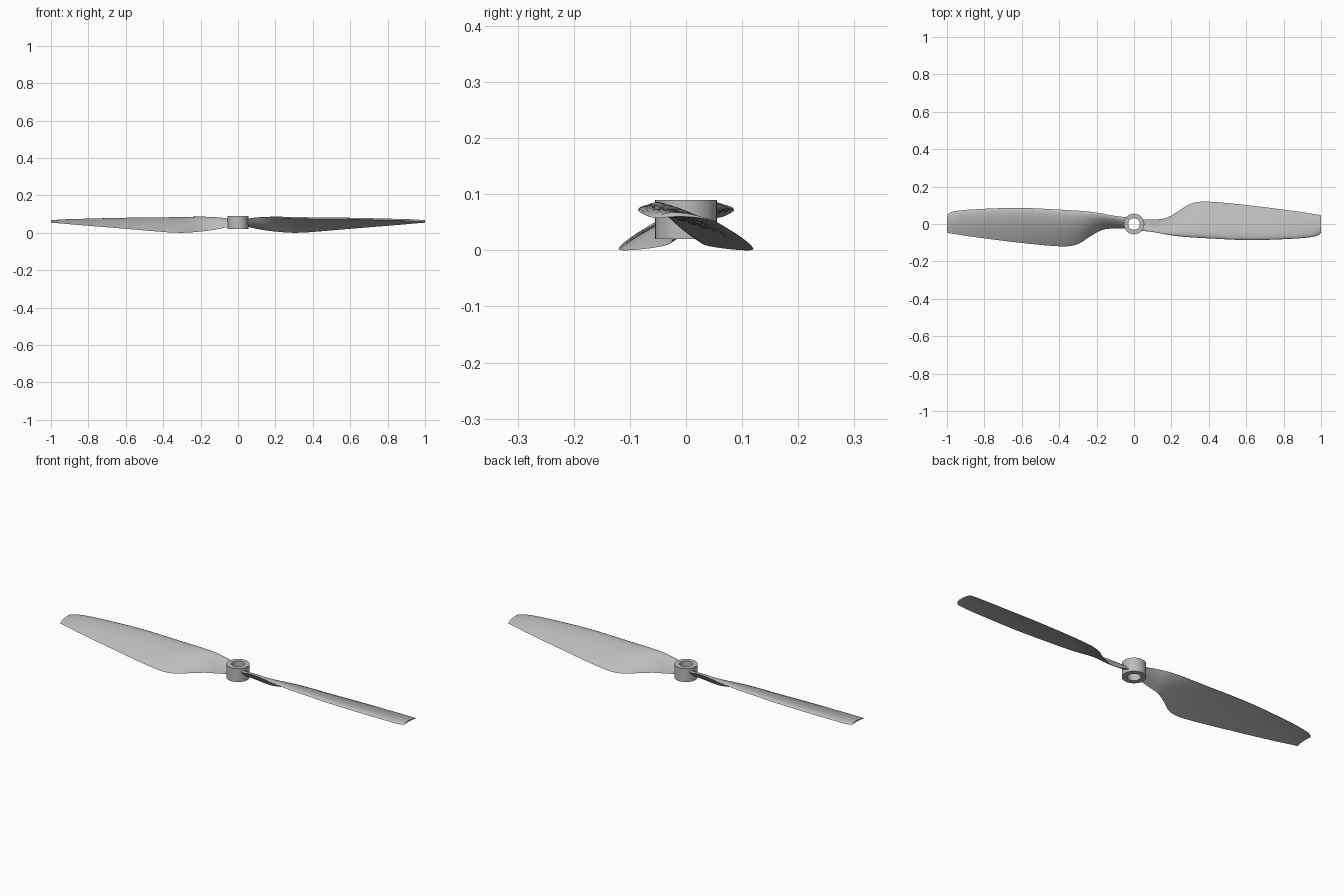
import bpy, bmesh, math
from mathutils import Vector

cube = bpy.data.objects.get("Cube")
if cube:
    bpy.data.objects.remove(cube)

grey = bpy.data.materials.new("light grey plastic")
grey.use_nodes = True
colour = (0.5, 0.5, 0.5, 1)
grey.diffuse_color = colour
grey.node_tree.nodes["Principled BSDF"].inputs["Base Color"].default_value = colour


def finish(name, bm, angle):
    """Turn a bmesh into a smooth shaded object with sharp edges kept."""
    bmesh.ops.recalc_face_normals(bm, faces=bm.faces)
    mesh = bpy.data.meshes.new(name)
    bm.to_mesh(mesh)
    bm.free()
    mesh.materials.append(grey)
    obj = bpy.data.objects.new(name, mesh)
    bpy.context.collection.objects.link(obj)
    bpy.ops.object.select_all(action='DESELECT')
    obj.select_set(True)
    bpy.context.view_layer.objects.active = obj
    bpy.ops.object.shade_smooth_by_angle(angle=math.radians(angle))
    return obj


def bridge(bm, ring_a, ring_b):
    count = len(ring_a)
    for i in range(count):
        j = (i + 1) % count
        bm.faces.new((ring_a[i], ring_a[j], ring_b[j], ring_b[i]))


# Hub: a rectangular profile turned round the shaft hole
def build_hub(sides=48):
    bm = bmesh.new()
    outer, bore, low, high = 0.055, 0.031, 0.02, 0.09
    rings = []
    for radius, z in ((outer, low), (outer, high), (bore, high), (bore, low)):
        angles = [math.tau * i / sides for i in range(sides)]
        rings.append([bm.verts.new((radius * math.cos(a), radius * math.sin(a), z)) for a in angles])
    for i, ring in enumerate(rings):
        bridge(bm, ring, rings[(i + 1) % len(rings)])
    return finish("hub", bm, 30)


# Blade stations: x, leading y, leading z, trailing y, trailing z, upper bulge, lower bulge
stations = [
    (.04, -.036, .07, .024, .035, .012, -.008),
    (.1, -.043, .08, .024, .021, .012, -.007),
    (.17, -.056, .083, .032, .01, .015, -.003),
    (.24, -.066, .08, .07, .003, .02, .001),
    (.3, -.071, .077, .108, 0, .022, .003),
    (.38, -.076, .075, .12, .003, .022, .004),
    (.62, -.086, .072, .099, .023, .018, .004),
    (.88, -.077, .065, .066, .044, .014, .004),
    (.97, -.066, .06, .052, .052, .012, .004),
    (.99, -.057, .058, .049, .053, .011, .004),
    (1, -.047, .058, .046, .054, .011, .004),
]
stations = [Vector(s) for s in stations]


def slope(i):
    a, b = stations[max(i - 1, 0)], stations[min(i + 1, len(stations) - 1)]
    return (b - a) / (b[0] - a[0])


def section(bm, s, steps=14):
    """Cambered wing section, upper side from leading to trailing edge and back below."""
    lead, trail = Vector((s[1], s[2])), Vector((s[3], s[4]))
    chord = trail - lead
    normal = Vector((-chord.y, chord.x)).normalized()
    points = []
    for side in (1, -1):
        for k in range(steps):
            t = k / steps if side > 0 else 1 - k / steps
            u = (1 - math.cos(math.pi * t)) / 2
            if side > 0:
                offset = s[5] * 2.6 * math.sqrt(u) * (1 - u)
            else:
                offset = s[6] * math.sin(math.pi * u)
            points.append(lead + chord * u + normal * offset)
    return [bm.verts.new((s[0], p.x, p.y)) for p in points]


# Blade: sections lofted along a smooth curve through the stations
def build_blade():
    bm = bmesh.new()
    rings = []
    for i in range(len(stations) - 1):
        a, b = stations[i], stations[i + 1]
        span = b[0] - a[0]
        steps = max(2, round(span / 0.02))
        for k in range(steps):
            t = k / steps
            blend = t * t * (3 - 2 * t)
            s = a.lerp(b, blend)
            s += slope(i) * span * t * (1 - t) ** 2 - slope(i + 1) * span * t * t * (1 - t)
            rings.append(section(bm, s))
    rings.append(section(bm, stations[-1]))
    for first, second in zip(rings, rings[1:]):
        bridge(bm, first, second)
    bm.faces.new(rings[0])
    bm.faces.new(rings[-1])
    return finish("left_blade", bm, 50)


build_hub()
left_blade = build_blade()

# Opposite blade: the same shape turned half a circle
right_blade = left_blade.copy()
right_blade.name = "right_blade"
right_blade.rotation_euler.z = math.pi
bpy.context.collection.objects.link(right_blade)
